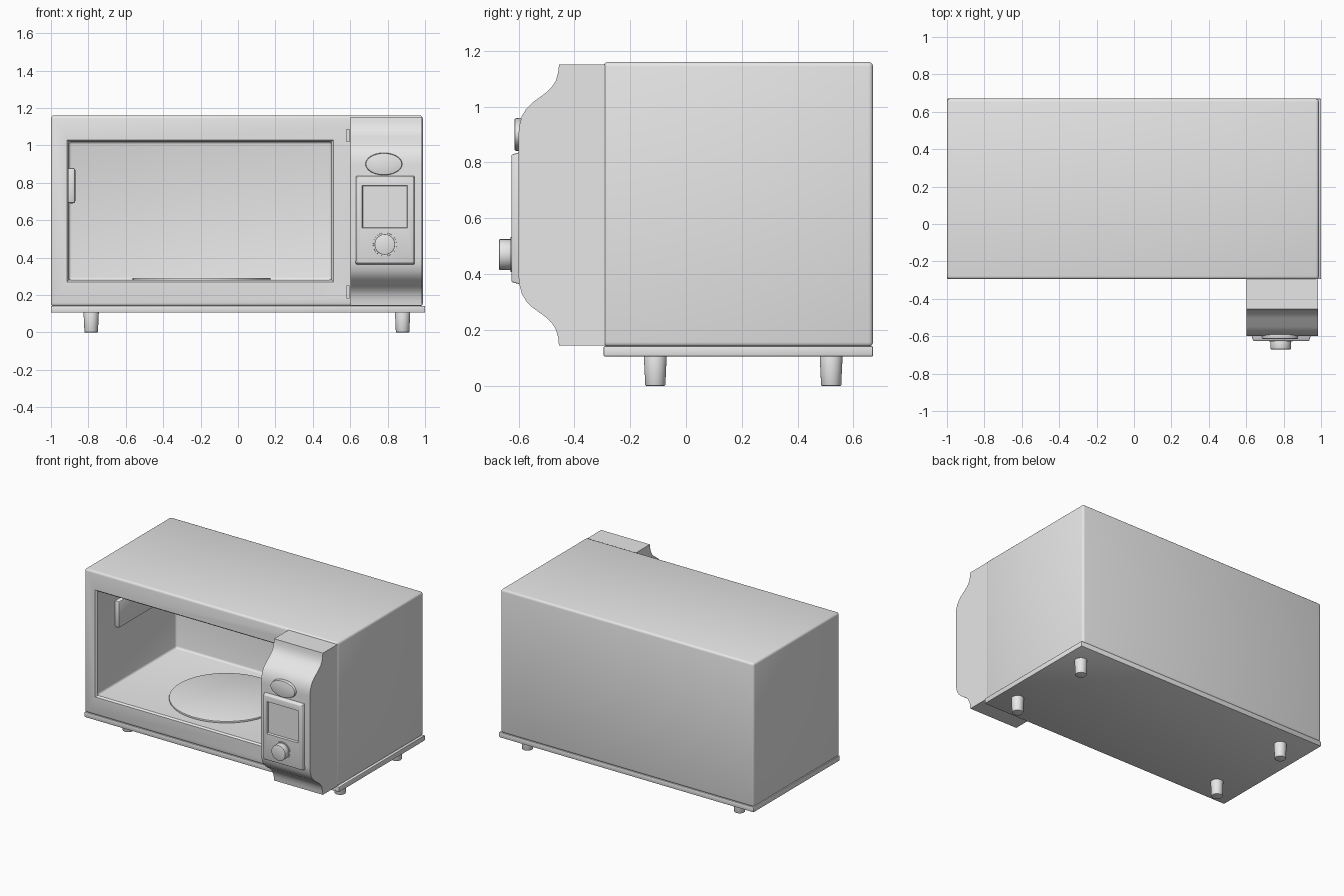
import bpy, bmesh, math
from mathutils import Matrix, Vector

cube = bpy.data.objects.get("Cube")
if cube:
    bpy.data.objects.remove(cube, do_unlink=True)

grey = bpy.data.materials.new("light_grey")
grey.use_nodes = True
grey.diffuse_color = (0.8, 0.8, 0.8, 1)
grey.node_tree.nodes["Principled BSDF"].inputs["Base Color"].default_value = (0.8, 0.8, 0.8, 1)


def finish(name, bm, bevel=0.0, segments=3, smooth=True):
    """Turn a bmesh into a named object with optional rounded edges."""
    bmesh.ops.recalc_face_normals(bm, faces=bm.faces)
    if bevel:
        edges = [e for e in bm.edges if e.calc_face_angle(0) > 0.6]
        bmesh.ops.bevel(bm, geom=edges, offset=bevel, segments=segments,
                        profile=0.5, affect='EDGES', clamp_overlap=True)
    mesh = bpy.data.meshes.new(name)
    bm.to_mesh(mesh)
    bm.free()
    mesh.materials.append(grey)
    obj = bpy.data.objects.new(name, mesh)
    bpy.context.collection.objects.link(obj)
    if smooth:
        activate(obj)
        bpy.ops.object.shade_smooth_by_angle(angle=math.radians(35))
    return obj


def activate(obj):
    bpy.ops.object.select_all(action='DESELECT')
    obj.select_set(True)
    bpy.context.view_layer.objects.active = obj


def box(name, x, y, z, bevel=0.0, segments=3, front_inset=0.0):
    """Box from (min, max) ranges; front_inset narrows (or widens) the -y end."""
    bm = bmesh.new()
    bmesh.ops.create_cube(bm, size=1)
    for v in bm.verts:
        inset = front_inset if v.co.y < 0 else 0
        sx, sz = math.copysign(1, v.co.x), math.copysign(1, v.co.z)
        v.co = Vector((x[v.co.x > 0] - sx * inset, y[v.co.y > 0],
                       z[v.co.z > 0] - sz * inset))
    return finish(name, bm, bevel, segments)


def disc(name, centre, r1, r2, depth, axis='Z', squash=1.0, bevel=0.0):
    """Round part; r1 is the low end in z or the front end in y."""
    bm = bmesh.new()
    bmesh.ops.create_cone(bm, cap_ends=True, segments=48, radius1=r1,
                          radius2=r2, depth=depth)
    if axis == 'Y':
        bmesh.ops.rotate(bm, verts=bm.verts, matrix=Matrix.Rotation(-math.pi / 2, 3, 'X'))
    bmesh.ops.scale(bm, verts=bm.verts, vec=(1, 1, squash))
    bmesh.ops.translate(bm, verts=bm.verts, vec=centre)
    return finish(name, bm, bevel, 2)


def cut(target, cutter):
    mod = target.modifiers.new("cut", 'BOOLEAN')
    mod.operation, mod.solver, mod.object = 'DIFFERENCE', 'EXACT', cutter
    activate(target)
    bpy.ops.object.modifier_apply(modifier=mod.name)
    bpy.data.objects.remove(cutter, do_unlink=True)
    bpy.ops.object.shade_smooth_by_angle(angle=math.radians(35))


# Main housing with cooking cavity, chamfered rim and hinge slots
FRONT, BACK = -0.295, 0.67
housing = box("housing", (-1, 0.988), (FRONT, BACK), (0.14, 1.16), 0.016)
cut(housing, box("cavity_cutter", (-0.905, 0.5), (FRONT - 0.2, 0.6), (0.28, 1.02), 0.015))
cut(housing, box("rim_cutter", (-0.905, 0.5), (FRONT - 0.01, FRONT + 0.012),
                 (0.28, 1.02), front_inset=-0.018))
for z in (0.217, 1.053):
    cut(housing, box("slot_cutter", (0.58, 0.595), (FRONT - 0.05, FRONT + 0.03),
                     (z - 0.032, z + 0.032)))

# Base plate and feet
box("base_plate", (-1, 1), (FRONT, BACK), (0.105, 0.142), 0.004, 2)
for side, x in (("right", -0.785), ("left", 0.88)):
    for end, y in (("front", -0.11), ("back", 0.52)):
        disc(f"{end}_{side}_foot", (x, y, 0.054), 0.036, 0.041, 0.108, bevel=0.003)

# Cavity fittings
disc("turntable", (-0.195, 0.15, 0.285), 0.37, 0.37, 0.014, bevel=0.003)
wall_cover = box("wall_cover", (-0.91, -0.87), (-0.09, 0.39), (0.69, 0.88), 0.012, 2)

# Control console: mirrored S-curve profile swept across x
MID = 0.6475
half = [(-0.6, 0.25), (-0.598, 0.28), (-0.588, 0.318), (-0.572, 0.345),
        (-0.55, 0.367), (-0.502, 0.402), (-0.48, 0.423), (-0.466, 0.446),
        (-0.458, 0.475), (-0.455, 0.503), (-0.29, 0.503)]
profile = [(y, MID + d) for y, d in half] + [(y, MID - d) for y, d in reversed(half)]
bm = bmesh.new()
face = bm.faces.new([bm.verts.new((0.602, y, z)) for y, z in profile])
swept = bmesh.ops.extrude_face_region(bm, geom=[face])
bmesh.ops.translate(bm, vec=(0.383, 0, 0),
                    verts=[g for g in swept["geom"] if isinstance(g, bmesh.types.BMVert)])
finish("control_console", bm)

# Control panel with recessed display
panel = box("control_panel", (0.627, 0.947), (-0.625, -0.59), (0.362, 0.838),
            0.004, 2, front_inset=0.01)
cut(panel, box("display_cutter", (0.668, 0.903), (-0.65, -0.612), (0.562, 0.782),
               front_inset=-0.012))

# Dial and oval button
disc("dial_collar", (0.785, -0.622, 0.47), 0.062, 0.064, 0.012, 'Y')
disc("dial", (0.785, -0.645, 0.47), 0.055, 0.055, 0.05, 'Y', bevel=0.004)
disc("oval_button", (0.78, -0.602, 0.9), 0.096, 0.1, 0.024, 'Y', squash=0.6, bevel=0.003)
